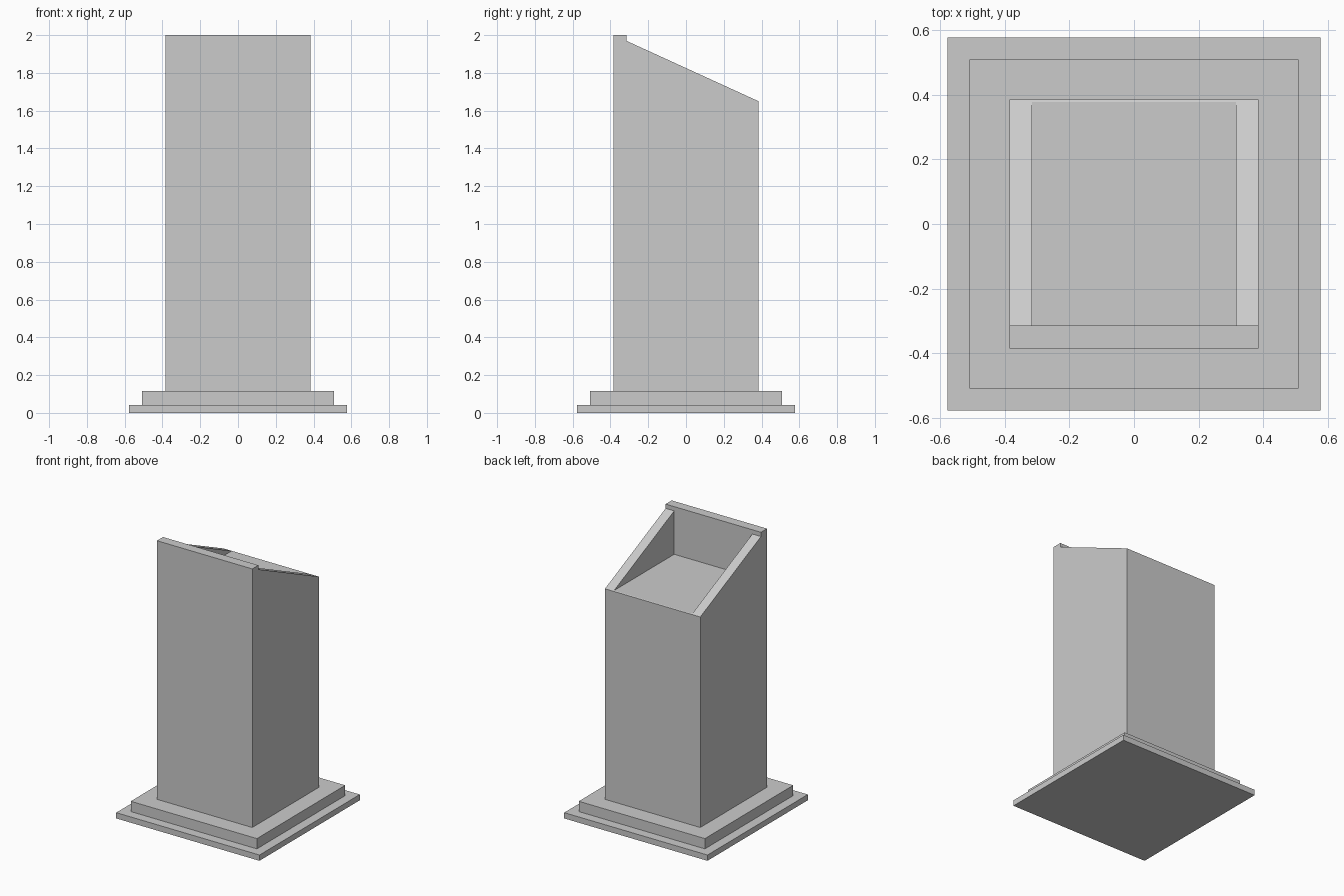
import bpy

if "Cube" in bpy.data.objects:
    bpy.data.objects.remove(bpy.data.objects["Cube"])


def prism(name, profile, half_x):
    """Extrude a (y, z) side profile symmetrically along x."""
    n = len(profile)
    verts = [(x, y, z) for x in (-half_x, half_x) for y, z in profile]
    faces = [tuple(range(n))[::-1], tuple(range(n, 2 * n))]
    faces += [(i, (i + 1) % n, n + (i + 1) % n, n + i) for i in range(n)]
    mesh = bpy.data.meshes.new(name)
    mesh.from_pydata(verts, [], faces)
    obj = bpy.data.objects.new(name, mesh)
    bpy.context.collection.objects.link(obj)
    return obj


def box(name, half_x, y0, y1, z0, z1):
    return prism(name, [(y0, z0), (y1, z0), (y1, z1), (y0, z1)], half_x)


# Stepped base
box("base_plinth", 0.577, -0.577, 0.577, 0.0, 0.042)
box("upper_plinth", 0.508, -0.508, 0.508, 0.042, 0.117)

# Column with a sloped top and a raised front lip
W, LIP = 0.384, -0.314
column = prism("lectern_column",
               [(-W, 0.117), (W, 0.117), (W, 1.65),
                (LIP, 1.969), (LIP, 2.0), (-W, 2.0)], W)

# Recess between the side walls, open at the back
cutter = box("recess_cutter", 0.315, LIP, 0.6, 1.653, 2.2)
cutter.hide_render = True
cut = column.modifiers.new("recess", 'BOOLEAN')
cut.operation = 'DIFFERENCE'
cut.solver = 'EXACT'
cut.object = cutter
bpy.context.view_layer.objects.active = column
bpy.ops.object.modifier_apply(modifier=cut.name)
bpy.data.objects.remove(cutter)
